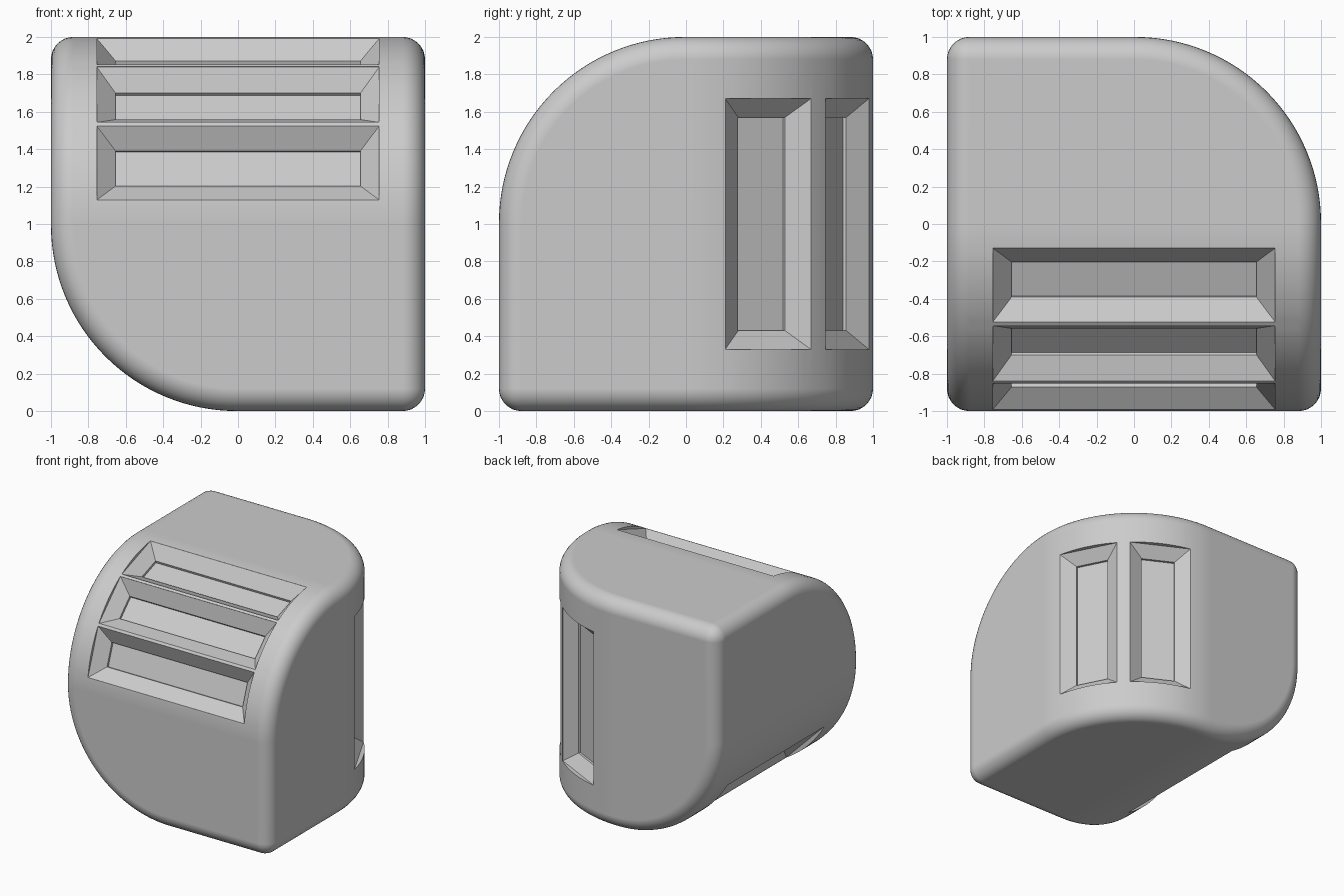
import bpy, bmesh
from math import sin, cos, radians
from mathutils import Vector

old = bpy.data.objects.get("Cube")
if old:
    bpy.data.objects.remove(old, do_unlink=True)

grey = bpy.data.materials.new("light grey")
grey.use_nodes = True
COLOUR = (0.6, 0.6, 0.6, 1)
grey.diffuse_color = COLOUR
grey.node_tree.nodes["Principled BSDF"].inputs["Base Color"].default_value = COLOUR

CENTRE = Vector((0, 0, 1))
X, Y, Z = Vector((1, 0, 0)), Vector((0, 1, 0)), Vector((0, 0, 1))


def add_object(name, bm):
    bmesh.ops.recalc_face_normals(bm, faces=bm.faces)
    mesh = bpy.data.meshes.new(name)
    bm.to_mesh(mesh)
    bm.free()
    mesh.materials.append(grey)
    obj = bpy.data.objects.new(name, mesh)
    bpy.context.collection.objects.link(obj)
    return obj


# Body: a cube with three skew edges rounded to nearly its half width
bm = bmesh.new()
bmesh.ops.create_cube(bm, size=2)
bmesh.ops.translate(bm, verts=bm.verts, vec=CENTRE)
targets = (Vector((0, -1, 2)), Vector((1, 1, 1)), Vector((-1, 0, 0)))
edges = [e for e in bm.edges
         if any(((e.verts[0].co + e.verts[1].co) / 2 - t).length < 0.01 for t in targets)]
bmesh.ops.bevel(bm, geom=edges, offset=0.994, segments=32, profile=0.5,
                affect='EDGES', clamp_overlap=False)
body = add_object("block_body", bm)

# Soft rounding on the remaining sharp edges
bevel = body.modifiers.new("soft_edges", 'BEVEL')
bevel.width = 0.12
bevel.segments = 8
bevel.limit_method = 'ANGLE'
bevel.angle_limit = radians(30)
bevel.use_clamp_overlap = False


# Slot cutter: stepped floor, sloping walls, straight mouth
def add_slot(bm, axis, out, length, half_angle, floor):
    side = axis.cross(out)
    mouth = sin(half_angle)
    levels = ((0.87, length - 0.1, floor), (0.89, length - 0.1, floor),
              (cos(half_angle), length, mouth), (1.1, length, mouth))
    rings = []
    for radius, l, w in levels:
        rings.append([bm.verts.new(CENTRE + out * radius + axis * l * a + side * w * b)
                      for a, b in ((-1, -1), (1, -1), (1, 1), (-1, 1))])
    for low, high in zip(rings, rings[1:]):
        for i in range(4):
            j = (i + 1) % 4
            bm.faces.new((low[i], low[j], high[j], high[i]))
    bm.faces.new(rings[0][::-1])
    bm.faces.new(rings[-1])


# Three slots on the top front, two on the back corner, one underneath
groups = ((X, -Y, Z, (19.5, 45, 70.5), 0.755, 12.1, 0.1),
          (Z, X, Y, (27, 63), 0.67, 14.9, 0.14),
          (Y, -X, -Z, (45,), 0.67, 14.9, 0.14))
bm = bmesh.new()
for axis, first, second, angles, length, half, floor in groups:
    for angle in map(radians, angles):
        add_slot(bm, axis, first * cos(angle) + second * sin(angle),
                 length, radians(half), floor)
cutter = add_object("slot_cutter", bm)
cut = body.modifiers.new("slots", 'BOOLEAN')
cut.operation = 'DIFFERENCE'
cut.solver = 'EXACT'
cut.object = cutter

# Bake the shape, drop the cutter, then smooth the curved surfaces
graph = bpy.context.evaluated_depsgraph_get()
body.data = bpy.data.meshes.new_from_object(body.evaluated_get(graph))
body.modifiers.clear()
bpy.data.objects.remove(cutter, do_unlink=True)
body.data.materials.clear()
body.data.materials.append(grey)
for face in body.data.polygons:
    face.material_index = 0

bpy.ops.object.select_all(action='DESELECT')
body.select_set(True)
bpy.context.view_layer.objects.active = body
bpy.ops.object.shade_smooth_by_angle(angle=radians(25))
weighted = body.modifiers.new("clean_shading", 'WEIGHTED_NORMAL')
weighted.keep_sharp = True
